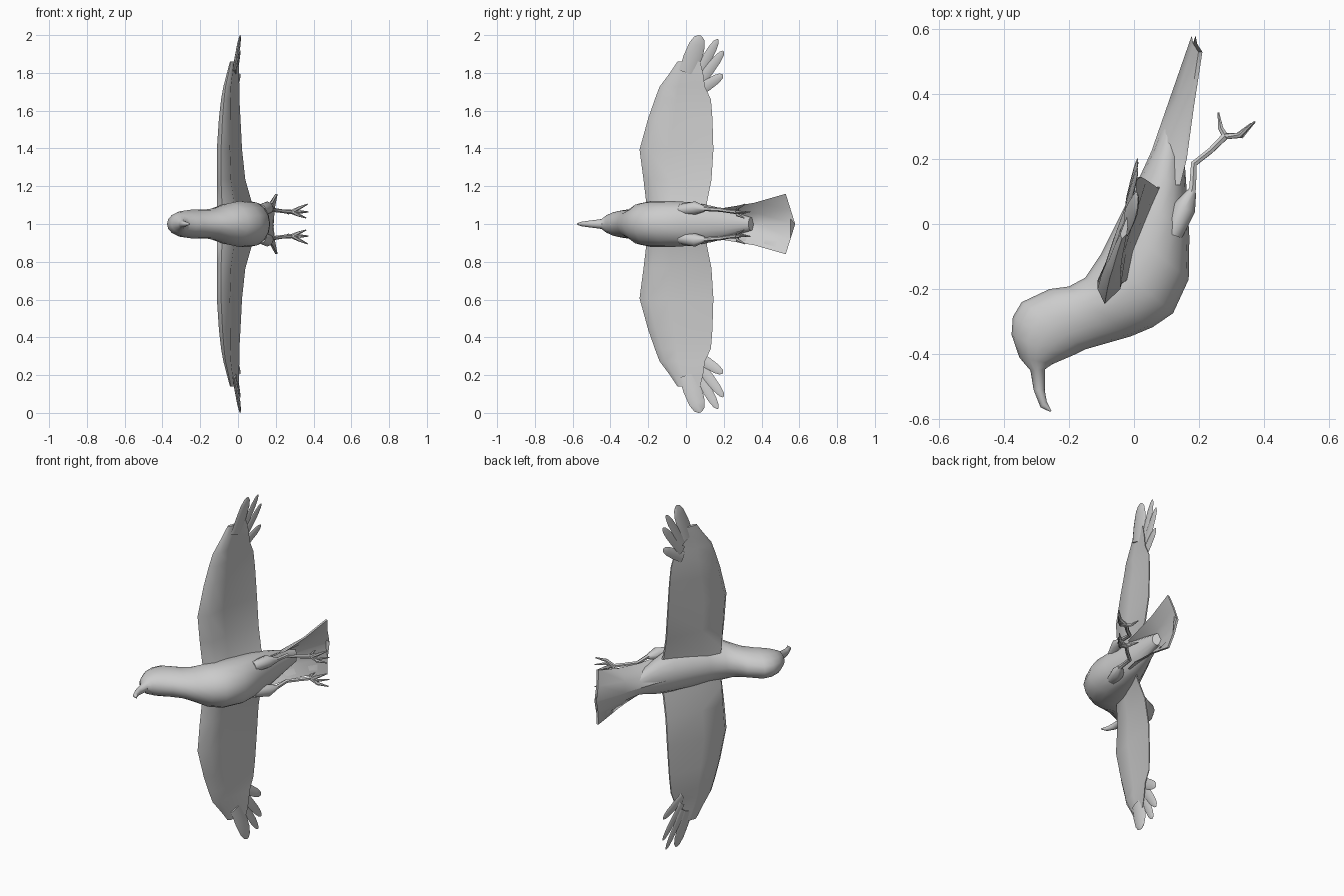
import bpy, bmesh, math
from mathutils import Vector

if "Cube" in bpy.data.objects:
    bpy.data.objects.remove(bpy.data.objects["Cube"])

grey = bpy.data.materials.new("plumage_grey")
grey.use_nodes = True
colour = (0.6, 0.6, 0.6, 1)
grey.diffuse_color = colour
grey.node_tree.nodes["Principled BSDF"].inputs["Base Color"].default_value = colour


def loft(name, groups, mirror=True, angle=50):
    """Skin each group of equal rings; the mirror plane is z = 0 of the object."""
    bm = bmesh.new()
    for rings in groups:
        rows = [[bm.verts.new(p) for p in ring] for ring in rings]
        n = len(rows[0])
        for a, b in zip(rows, rows[1:]):
            for i in range(n):
                j = (i + 1) % n
                bm.faces.new((a[i], a[j], b[j], b[i]))
        bm.faces.new(rows[0])
        bm.faces.new(rows[-1])
    bmesh.ops.recalc_face_normals(bm, faces=bm.faces)
    mesh = bpy.data.meshes.new(name)
    bm.to_mesh(mesh)
    bm.free()
    mesh.materials.append(grey)
    ob = bpy.data.objects.new(name, mesh)
    bpy.context.collection.objects.link(ob)
    ob.location.z = 1
    bpy.ops.object.select_all(action='DESELECT')
    ob.select_set(True)
    bpy.context.view_layer.objects.active = ob
    bpy.ops.object.shade_smooth_by_angle(angle=math.radians(angle))
    if mirror:
        mod = ob.modifiers.new("Mirror", 'MIRROR')
        mod.use_axis = (False, False, True)
        mod.use_mirror_merge = False
    return ob


def tube(points, radii, sides=6, flat=1.0):
    """Rings along a path; flat squashes them across the x direction."""
    pts = [Vector(p) for p in points]
    rings = []
    for i, p in enumerate(pts):
        t = (pts[min(i + 1, len(pts) - 1)] - pts[max(i - 1, 0)]).normalized()
        u = t.cross(Vector((1, 0, 0))).normalized()
        v = t.cross(u)
        rings.append([p + radii[i] * (u * math.cos(a) + v * math.sin(a) * flat)
                      for a in (math.tau * k / sides for k in range(sides))])
    return rings


# Body with head and beak: back point, belly point, half width
sections = [
    (-.257, -.577, -.254, -.572, .004), (-.287, -.563, -.268, -.545, .012),
    (-.308, -.51, -.274, -.51, .018), (-.318, -.45, -.273, -.446, .026),
    (-.352, -.41, -.25, -.43, .047), (-.376, -.34, -.215, -.415, .064),
    (-.372, -.285, -.18, -.4, .072), (-.345, -.24, -.15, -.385, .076),
    (-.26, -.2, -.08, -.365, .076), (-.2, -.192, -.01, -.345, .088),
    (-.15, -.165, .057, -.317, .11), (-.1, -.09, .12, -.274, .122),
    (-.05, .01, .168, -.17, .122), (-.005, .1, .17, -.04, .115),
    (.035, .18, .162, .1, .095), (.058, .225, .155, .2, .075),
    (.11, .36, .15, .33, .035)]
body = []
for dx, dy, vx, vy, w in sections:
    d, v = Vector((dx, dy, 0)), Vector((vx, vy, 0))
    angles = [math.tau * k / 16 for k in range(16)]
    body.append([(d + v) / 2 + (d - v) / 2 * math.cos(a)
                 + Vector((0, 0, w * math.sin(a))) for a in angles])
loft("body", [body], mirror=False)

# Tail fan: arched sheet that widens to a shallow point
tail = []
for cx, cy, ex, ey, w in [(.02, .15, .13, .12, .085), (.054, .225, .15, .2, .085),
                          (.115, .4, .172, .36, .112), (.177, .578, .198, .528, .16)]:
    top = [Vector((cx + (ex - cx) * f * f, cy + (ey - cy) * abs(f), w * f))
           for f in (-1, -.5, 0, .5, 1)]
    under = [p + Vector((.012, 0, 0)) for p in reversed(top)]
    tail.append(top + under)
loft("tail", [tail], mirror=False)

# Wings: height, leading edge x y, trailing edge x y, thickness
airfoil = [(0, 0), (.12, -.5), (.45, -.38), (1, -.05), (1, .05), (.4, .22), (.12, .5)]
wing = []
for h, lx, ly, tx, ty, t in [
        (.03, -.07, -.2, .1, .13, .11), (.11, -.085, -.21, .07, .11, .09),
        (.235, -.09, -.225, .035, .135, .075), (.394, -.09, -.246, .018, .145, .07),
        (.56, -.082, -.2, .01, .14, .06), (.66, -.074, -.165, .005, .132, .05),
        (.727, -.066, -.14, .005, .1, .04), (.8, -.05, -.085, .004, .09, .03),
        (.86, -.037, -.045, .002, .075, .02)]:
    wing.append([(lx + (tx - lx) * c + o * t, ly + (ty - ly) * c, h) for c, o in airfoil])
loft("wings", [wing])

# Wing tip feathers: root y and height, tip y and height, half width
feathers = []
for y0, h0, y1, h1, w in [(.01, .8, .075, .998, .05), (.055, .78, .168, .978, .027),
                          (.065, .74, .198, .915, .027), (.06, .7, .195, .79, .029)]:
    a, b = Vector((-.02, y0, h0)), Vector((.012, y1, h1))
    feathers.append(tube([a.lerp(b, f) for f in (0, .4, .75, .93, 1)],
                         [w, w, w * .85, w * .55, w * .15], 8, .22))
loft("wing_feathers", feathers)

# Thighs
loft("thighs", [tube([(.12, -.03, .075), (.155, .05, .085), (.178, .1, .08)],
                     [.03, .035, .014], 8)])

# Legs and toes
foot = (.28, .27, .064)
legs = [tube([(.165, .06, .085), (.18, .11, .08), (.184, .185, .075), (.235, .225, .068), foot],
             [.02, .012, .011, .01, .012])]
for mid, tip in [((.325, .272, .085), (.368, .312, .105)),
                 ((.33, .27, .064), (.372, .315, .064)),
                 ((.32, .272, .048), (.36, .308, .032)),
                 ((.266, .295, .06), (.259, .342, .066))]:
    legs.append(tube([foot, mid, tip], [.01, .009, .003]))
loft("legs", legs)
